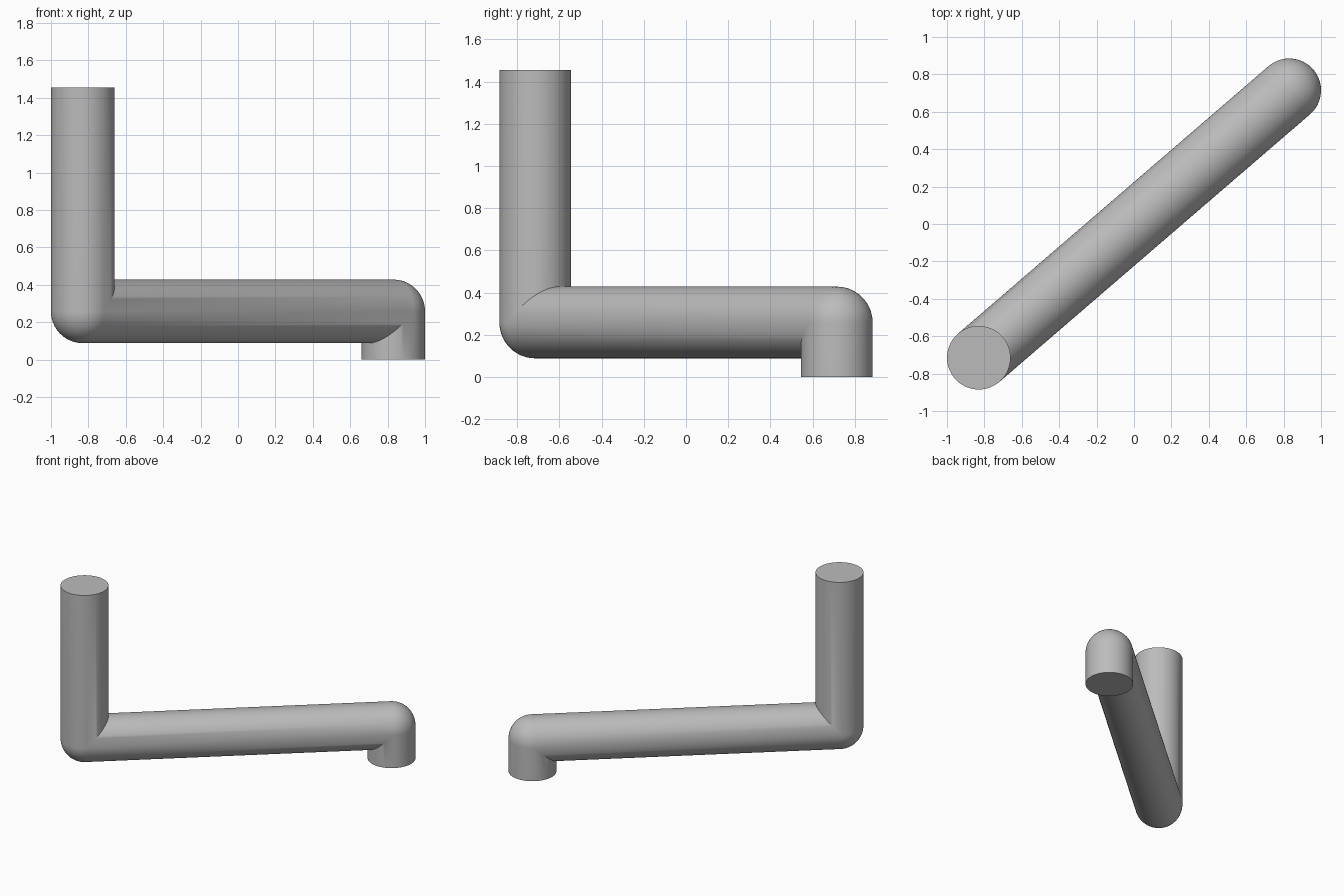
import bpy, bmesh
from math import sin, cos, pi
from mathutils import Vector

cube = bpy.data.objects.get("Cube")
if cube:
    bpy.data.objects.remove(cube, do_unlink=True)

RADIUS, SIDES, BEND = 0.17, 64, 16
JOINT_Z, TOP_Z = 0.258, 1.455
low_joint = Vector((-0.83, -0.715, JOINT_Z))
far_joint = Vector((0.83, 0.715, JOINT_Z))
up = Vector((0, 0, 1))
along = (far_joint - low_joint).normalized()
across = up.cross(along)

bm = bmesh.new()


def ring(centre, axis, mitre_axis=None, mitre_sign=0):
    """Circle of points; the inner half of a bend lies on its mitre."""
    points = []
    for i in range(SIDES):
        a = 2 * pi * i / SIDES
        c = cos(a)
        inner = c * mitre_sign > 1e-6
        direction = mitre_axis if inner else axis
        points.append(bm.verts.new(centre + RADIUS * (c * direction + sin(a) * across)))
    return points


def bend(centre, start, end, sign):
    """Round outer elbow with a sharp mitred inner corner."""
    angles = [pi / 2 * k / BEND for k in range(BEND + 1)]
    return [ring(centre, start * cos(t) + end * sin(t), start + end, sign) for t in angles]


# Upright, elbow, long run, elbow and short foot as one continuous pipe
top = Vector((low_joint.x, low_joint.y, TOP_Z))
foot = Vector((far_joint.x, far_joint.y, 0))
rings = [ring(top, along)]
rings += bend(low_joint, along, up, 1)
rings += bend(far_joint, up, along, -1)
rings.append(ring(foot, along))

for a, b in zip(rings, rings[1:]):
    for i in range(SIDES):
        j = (i + 1) % SIDES
        bm.faces.new((a[i], a[j], b[j], b[i]))

# Flat end caps
bm.faces.new(rings[0])
bm.faces.new(rings[-1])
bmesh.ops.remove_doubles(bm, verts=bm.verts, dist=1e-5)
bmesh.ops.recalc_face_normals(bm, faces=bm.faces)

mesh = bpy.data.meshes.new("bent_pipe")
bm.to_mesh(mesh)
bm.free()
pipe = bpy.data.objects.new("bent_pipe", mesh)
bpy.context.collection.objects.link(pipe)

# Plain grey finish
grey = bpy.data.materials.new("grey")
grey.use_nodes = True
colour = (0.5, 0.5, 0.5, 1)
grey.diffuse_color = colour
grey.node_tree.nodes["Principled BSDF"].inputs["Base Color"].default_value = colour
mesh.materials.append(grey)

bpy.ops.object.select_all(action="DESELECT")
pipe.select_set(True)
bpy.context.view_layer.objects.active = pipe
bpy.ops.object.shade_smooth_by_angle(angle=pi / 6)
